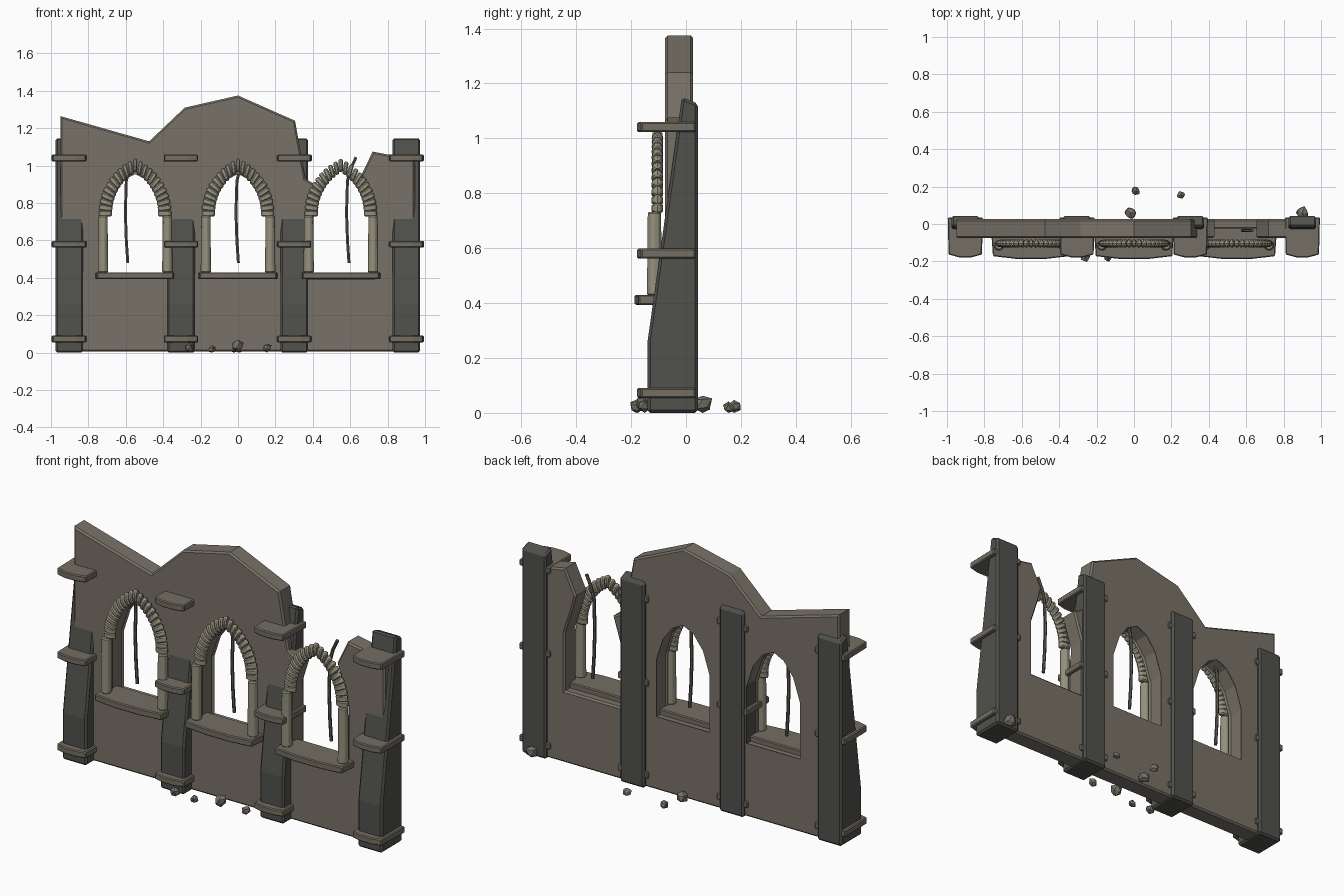
import bpy, bmesh, math, random
from mathutils import Matrix, Vector

if "Cube" in bpy.data.objects:
    bpy.data.objects.remove(bpy.data.objects["Cube"], do_unlink=True)
random.seed(4)


def material(name, rgb):
    m = bpy.data.materials.new(name)
    m.use_nodes = True
    m.diffuse_color = (*rgb, 1)
    m.node_tree.nodes["Principled BSDF"].inputs["Base Color"].default_value = (*rgb, 1)
    return m


WALL = material("wall stone", (0.19, 0.17, 0.137))
DARK = material("dark stone", (0.082, 0.083, 0.075))
PALE = material("pale stone", (0.30, 0.285, 0.21))
TRIM = material("trim stone", (0.175, 0.158, 0.125))
LEAD = material("weathered lead", (0.11, 0.105, 0.085))


def add(name, data, mat, bevel=0):
    ob = bpy.data.objects.new(name, data)
    bpy.context.collection.objects.link(ob)
    data.materials.append(mat)
    if bevel:
        mod = ob.modifiers.new("worn edges", "BEVEL")
        mod.width, mod.segments, mod.limit_method = bevel, 1, "ANGLE"
    return ob


def from_bmesh(name, bm, mat, bevel=0):
    bmesh.ops.recalc_face_normals(bm, faces=bm.faces)
    me = bpy.data.meshes.new(name)
    bm.to_mesh(me)
    bm.free()
    return add(name, me, mat, bevel)


def prism(name, points, push, mat, bevel):
    """Extrude a flat outline of 3D points along a vector."""
    bm = bmesh.new()
    face = bm.faces.new([bm.verts.new(p) for p in points])
    new = bmesh.ops.extrude_face_region(bm, geom=[face])["geom"]
    bmesh.ops.translate(bm, vec=push, verts=[v for v in new if isinstance(v, bmesh.types.BMVert)])
    return from_bmesh(name, bm, mat, bevel)


def curve_mesh(name, lines, mat, closed, **settings):
    """Turn polylines into a mesh through a curve."""
    cu = bpy.data.curves.new(name, "CURVE")
    for key, value in settings.items():
        setattr(cu, key, value)
    for line in lines:
        sp = cu.splines.new("POLY")
        sp.points.add(len(line) - 1)
        for p, co in zip(sp.points, line):
            p.co = (*co, 1)
        sp.use_cyclic_u = closed
    tmp = bpy.data.objects.new("temporary", cu)
    bpy.context.collection.objects.link(tmp)
    dg = bpy.context.evaluated_depsgraph_get()
    me = bpy.data.meshes.new_from_object(tmp.evaluated_get(dg))
    bpy.data.objects.remove(tmp, do_unlink=True)
    me.materials.clear()
    for poly in me.polygons:
        poly.use_smooth = False
    return add(name, me, mat)


BAYS = (("left_bay", -0.55), ("middle_bay", 0), ("right_bay", 0.55))

# Wall: broken skyline, two pointed openings, third opening broken through
half = [(0.172, 0.40), (0.172, 0.72), (0.13, 0.85), (0.07, 0.93)]
opening = half + [(0, 0.965)] + [(-x, z) for x, z in reversed(half)]
notch = [(0.43, 0.89)] + [(0.55 + x, z) for x, z in reversed(opening[-3:])][::-1][1:]
notch += [(0.55 + x, z) for x, z in half[:3]] + [(0.655, 0.94)]
skyline = [(-0.95, 0.005), (-0.95, 1.265), (-0.475, 1.13), (-0.285, 1.31), (0, 1.375),
           (0.305, 1.24), (0.36, 0.93)]
ends = [(0.72, 1.075), (0.81, 1.058), (0.945, 1.05), (0.945, 0.005)]
holes = [[(x + cx, z) for x, z in opening] for _, cx in BAYS[:2]]
flat = [[(x, z, 0) for x, z in line] for line in [skyline + notch + ends] + holes]
wall = curve_mesh("wall", flat, WALL, True, dimensions="2D", fill_mode="BOTH",
                  extrude=0.042, bevel_depth=0.009, bevel_resolution=0, offset=-0.009)
wall.data.transform(Matrix.Translation((0, -0.025, 0)) @ Matrix.Rotation(math.pi / 2, 4, "X"))


# Slab with a gently bowed front, used for sills and buttress bands
def slab(name, cx, w, back, front, z, h, mat):
    side = [(w, back), (w * 0.95, front + 0.015), (w * 0.35, front)]
    outline = side + [(-x, y) for x, y in reversed(side)]
    return prism(name, [(cx + x, y, z) for x, y in outline], (0, 0, h), mat, 0.005)


# Tapering buttresses with three bands each
profile = [(-0.14, 0), (-0.14, 0.26), (-0.015, 1.15), (0.043, 1.127), (0.043, 0)]
for i, cx in enumerate((-0.902, -0.305, 0.301, 0.9)):
    prism(f"buttress_{i + 1}", [(cx - 0.074, y, z) for y, z in profile], (0.148, 0, 0), DARK, 0.01)
    for level, z in (("lower", 0.055), ("middle", 0.562), ("upper", 1.023)):
        slab(f"buttress_{i + 1}_{level}_band", cx, 0.094, 0.035, -0.178, z, 0.036, TRIM)

# Window dressings
RADIUS, SPRING, SWEEP, STEPS = 0.285, 0.745, math.radians(63.6), 11
for bay, cx in BAYS:
    slab(f"{bay}_sill", cx, 0.215, -0.02, -0.187, 0.393, 0.037, TRIM)
    arch = bmesh.new()
    for side, sx in (("left", 1), ("right", -1)):
        # Column
        bm = bmesh.new()
        bmesh.ops.create_cone(bm, cap_ends=True, segments=10, radius1=0.029, radius2=0.026,
                              depth=0.305, matrix=Matrix.Translation((cx + sx * 0.172, -0.115, 0.58)))
        from_bmesh(f"{bay}_{side}_column", bm, PALE, 0.006)
        # Rounded arch stones fanning up to the point
        for k in range(STEPS + (sx > 0)):
            t = k / STEPS
            a = t * SWEEP
            pos = Vector((cx + sx * (RADIUS * math.cos(a) - 0.127), -0.104, SPRING + RADIUS * math.sin(a)))
            turn = Matrix.Rotation(-sx * t * math.pi / 2, 4, "Y")
            size = Matrix.Diagonal((0.037, 0.021, 0.034 - 0.011 * t, 1))
            bmesh.ops.create_cone(arch, cap_ends=True, segments=10, radius1=1, radius2=1, depth=1,
                                  matrix=Matrix.Translation(pos) @ turn @ size)
    from_bmesh(f"{bay}_arch_stones", arch, PALE, 0.008)
    # Bent remnant of the window bar
    bar = [(0.04, 1.045), (0.012, 0.985), (-0.006, 0.92), (-0.011, 0.75), (-0.006, 0.6), (0.002, 0.48)]
    curve_mesh(f"{bay}_bar", [[(cx * 1.075 + x, -0.035, z) for x, z in bar]], LEAD, False,
               dimensions="3D", bevel_depth=0.009, bevel_resolution=1, use_fill_caps=True)

# Fallen stones
rubble = [(-0.26, -0.175, 0.03), (-0.14, -0.182, 0.023), (0, -0.15, 0.036), (0.155, -0.15, 0.026),
          (-0.02, 0.06, 0.036), (0.01, 0.175, 0.027), (0.25, 0.155, 0.023), (0.9, 0.06, 0.038)]
for i, (x, y, r) in enumerate(rubble):
    bm = bmesh.new()
    bmesh.ops.create_icosphere(bm, subdivisions=1, radius=r)
    for v in bm.verts:
        v.co *= random.uniform(0.75, 1.1)
    low = min(v.co.z for v in bm.verts)
    bmesh.ops.translate(bm, vec=(x, y, -low), verts=bm.verts)
    from_bmesh(f"fallen_stone_{i + 1}", bm, WALL)
